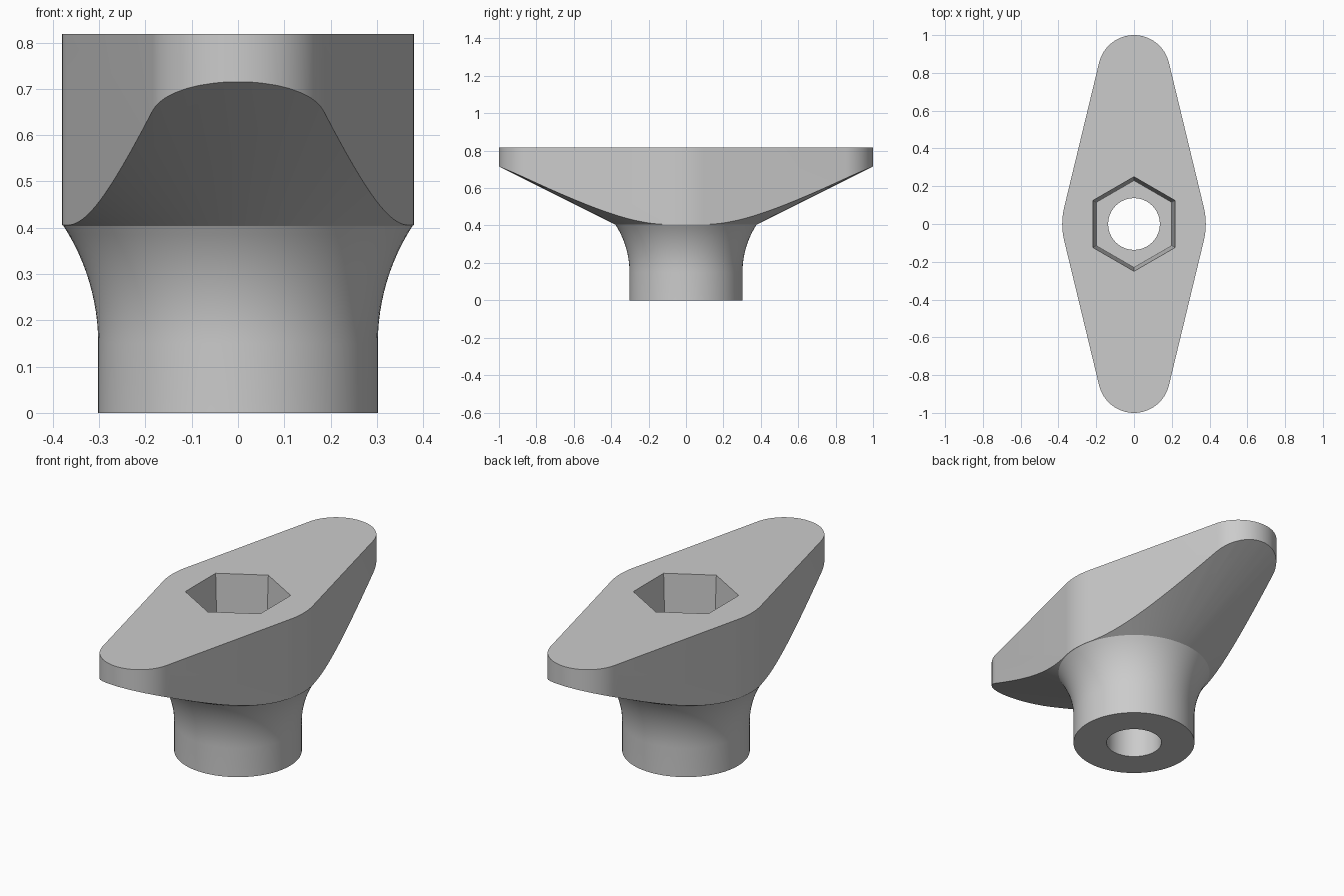
import bpy
import bmesh
from math import sin, cos, asin, pi, radians

if "Cube" in bpy.data.objects:
    bpy.data.objects.remove(bpy.data.objects["Cube"], do_unlink=True)

TOP = 0.818
HUB_R, TIP_R, TIP_Y = 0.38, 0.19, 0.81

grey = bpy.data.materials.new("plain grey")
grey.use_nodes = True
colour = (0.6, 0.6, 0.6, 1)
grey.diffuse_color = colour
grey.node_tree.nodes["Principled BSDF"].inputs["Base Color"].default_value = colour


def finish(bm, name):
    bmesh.ops.recalc_face_normals(bm, faces=bm.faces)
    mesh = bpy.data.meshes.new(name)
    bm.to_mesh(mesh)
    bm.free()
    mesh.materials.append(grey)
    obj = bpy.data.objects.new(name, mesh)
    bpy.context.collection.objects.link(obj)
    return obj


def loft(name, rings):
    """Closed solid through rings of matching points."""
    bm = bmesh.new()
    loops = [[bm.verts.new(p) for p in ring] for ring in rings]
    n = len(loops[0])
    for a, b in zip(loops, loops[1:]):
        for i in range(n):
            j = (i + 1) % n
            bm.faces.new((a[i], a[j], b[j], b[i]))
    bm.faces.new(loops[0])
    bm.faces.new(loops[-1])
    return finish(bm, name)


def ring(radius, z, sides, turn=0.0):
    return [(radius * cos(turn + 2 * pi * i / sides),
             radius * sin(turn + 2 * pi * i / sides), z) for i in range(sides)]


def arc(cy, radius, start, end, steps):
    return [(radius * cos(start + (end - start) * i / steps),
             cy + radius * sin(start + (end - start) * i / steps))
            for i in range(steps + 1)]


def combine(target, cutter, operation):
    cutter.hide_render = True
    mod = target.modifiers.new(operation.lower(), "BOOLEAN")
    mod.operation = operation
    mod.solver = "EXACT"
    mod.object = cutter
    bpy.context.view_layer.objects.active = target
    bpy.ops.object.modifier_apply(modifier=mod.name)
    bpy.data.objects.remove(cutter, do_unlink=True)


# Turned body: round post, flared neck and wide conical underside
post_r, flare_z, rim_r, rim_z = 0.302, 0.15, 0.377, 0.404
dr, dz = rim_r - post_r, rim_z - flare_z
bend = (dr * dr + dz * dz) / (2 * dr)
sweep = asin(dz / bend)
profile = [(post_r, 0)]
for i in range(13):
    a = sweep * i / 12
    profile.append((post_r + bend * (1 - cos(a)), flare_z + bend * sin(a)))
profile += [(1.1, 0.765), (1.1, TOP)]
knob = loft("wing_knob", [ring(r, z, 96) for r, z in profile])

# Wing outline: large hub circle joined by tangents to a small circle at each tip
t = asin((HUB_R - TIP_R) / TIP_Y)
outline = arc(0, HUB_R, -t, t, 8) + arc(TIP_Y, TIP_R, t, pi - t, 32)
outline += [(-x, -y) for x, y in outline]
combine(knob, loft("wing_outline", [[(x, y, z) for x, y in outline] for z in (-0.2, 1)]),
        "INTERSECT")

# Tapered hexagonal pocket and bolt hole
pocket = [ring(0.23, 0.4, 6, pi / 2), ring(0.25, TOP, 6, pi / 2), ring(0.25, 1, 6, pi / 2)]
combine(knob, loft("hex_pocket", pocket), "DIFFERENCE")
combine(knob, loft("bolt_hole", [ring(0.137, z, 48) for z in (-0.2, 0.6)]), "DIFFERENCE")

bpy.ops.object.select_all(action="DESELECT")
knob.select_set(True)
bpy.context.view_layer.objects.active = knob
bpy.ops.object.shade_smooth_by_angle(angle=radians(20))
